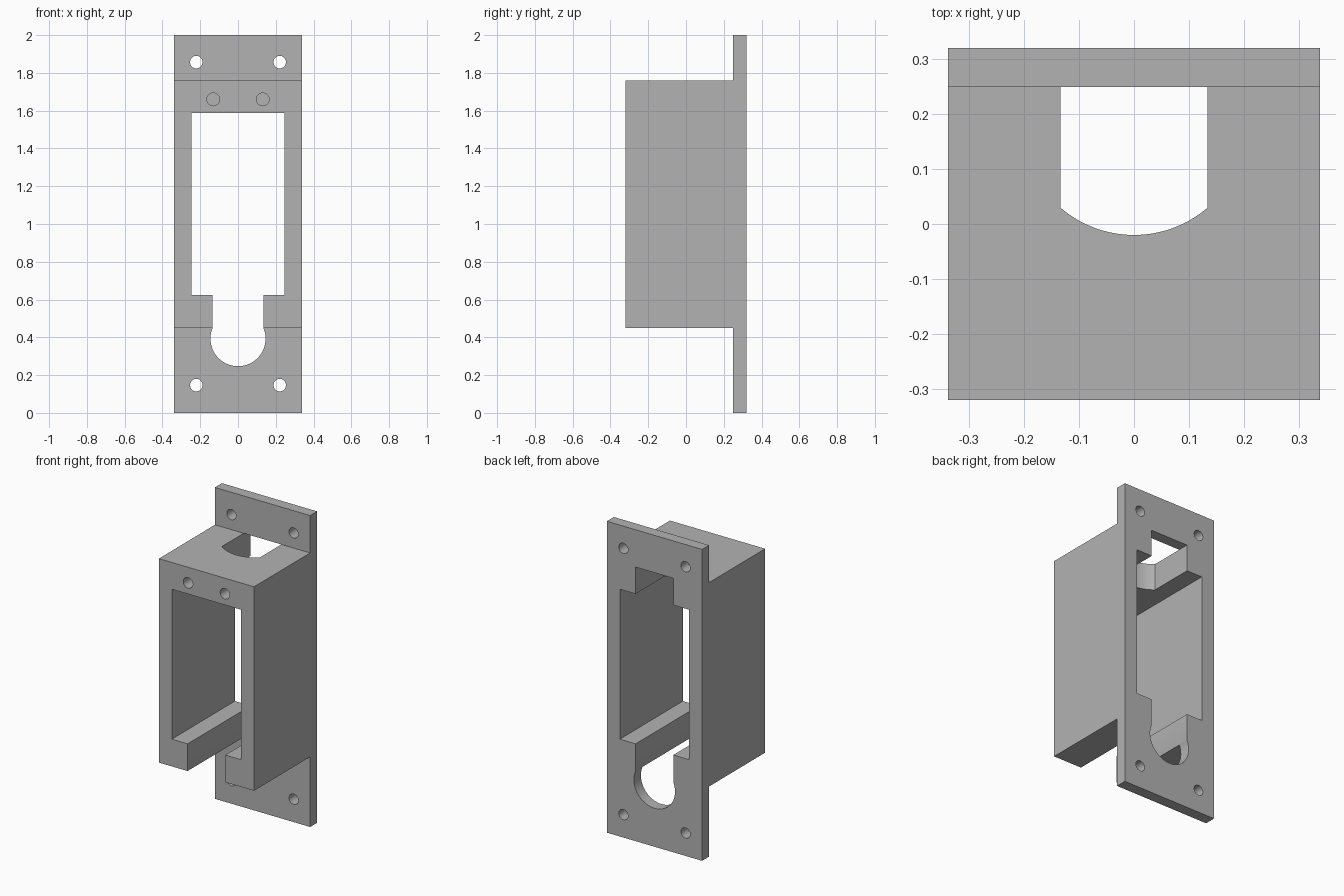
import bpy, bmesh
from math import sin, cos, pi, asin
from mathutils import Vector

cube = bpy.data.objects.get("Cube")
if cube:
    bpy.data.objects.remove(cube, do_unlink=True)

grey = bpy.data.materials.new("plain grey")
grey.use_nodes = True
colour = (0.45, 0.45, 0.45, 1)
grey.diffuse_color = colour
grey.node_tree.nodes["Principled BSDF"].inputs["Base Color"].default_value = colour


def prism(name, outline, axis, lo, hi):
    """Extrude a 2D outline along an axis; outline uses the other two axes in order."""
    def place(p, d):
        co = list(p)
        co.insert("xyz".index(axis), d)
        return Vector(co)
    bm = bmesh.new()
    face = bm.faces.new([bm.verts.new(place(p, lo)) for p in outline])
    ext = bmesh.ops.extrude_face_region(bm, geom=[face])
    verts = [g for g in ext["geom"] if isinstance(g, bmesh.types.BMVert)]
    bmesh.ops.translate(bm, verts=verts, vec=place((0, 0), hi - lo))
    bmesh.ops.recalc_face_normals(bm, faces=bm.faces)
    mesh = bpy.data.meshes.new(name)
    bm.to_mesh(mesh)
    bm.free()
    mesh.materials.append(grey)
    obj = bpy.data.objects.new(name, mesh)
    bpy.context.collection.objects.link(obj)
    return obj


def rect(x0, x1, y0, y1):
    return [(x0, y0), (x1, y0), (x1, y1), (x0, y1)]


def circle(x, y, r, n):
    return [(x + r * cos(2 * pi * i / n), y + r * sin(2 * pi * i / n)) for i in range(n)]


# Bracket: box body in front of a taller mounting plate
half, front, step, back = 0.338, -0.32, 0.249, 0.32
low, high = 0.45, 1.76
bracket = prism("mounting_bracket",
                [(back, 0), (back, 2), (step, 2), (step, high), (front, high),
                 (front, low), (step, low), (step, 0)], "x", -half, half)

# Window, bottom slot and round opening, front to back
win_top, slot = 1.588, 0.134
cutters = [
    prism("window_cutter", rect(-0.246, 0.246, 0.625, win_top), "y", -1, 1),
    prism("slot_cutter", rect(-slot, slot, 0.39, 0.8), "y", -1, 1),
    prism("round_cutter", circle(0, 0.393, 0.146, 64), "y", -1, 1),
]

# Top notch with a curved front edge, carried through the plate below the body top
radius, centre_y = 0.205, 0.185
a = asin(slot / radius)
arc = [(radius * sin(t), centre_y - radius * cos(t))
       for t in (-a + 2 * a * i / 20 for i in range(21))]
cutters.append(prism("top_notch_cutter", arc + [(slot, step), (-slot, step)], "z", 1.4, 1.9))
cutters.append(prism("plate_notch_cutter", rect(-slot, slot, 0.2, 0.5), "z", 1.4, high))

# Screw holes through the plate, and blind holes in the body front
for side in (-1, 1):
    for z in (0.147, 1.857):
        cutters.append(prism("screw_hole_cutter", circle(side * 0.221, z, 0.033, 32), "y", 0.1, 0.5))
    cutters.append(prism("blind_hole_cutter", circle(side * 0.131, 1.66, 0.034, 32), "y", -0.5, -0.12))

# Cut everything, then remove the cutters
bpy.context.view_layer.objects.active = bracket
for cutter in cutters:
    cutter.hide_render = True
    mod = bracket.modifiers.new("cut", "BOOLEAN")
    mod.operation, mod.solver, mod.object = "DIFFERENCE", "EXACT", cutter
    bpy.ops.object.modifier_apply(modifier=mod.name)
    bpy.data.objects.remove(cutter, do_unlink=True)

for obj in bpy.context.selected_objects:
    obj.select_set(False)
bracket.select_set(True)
bpy.ops.object.shade_smooth_by_angle(angle=pi / 6)
